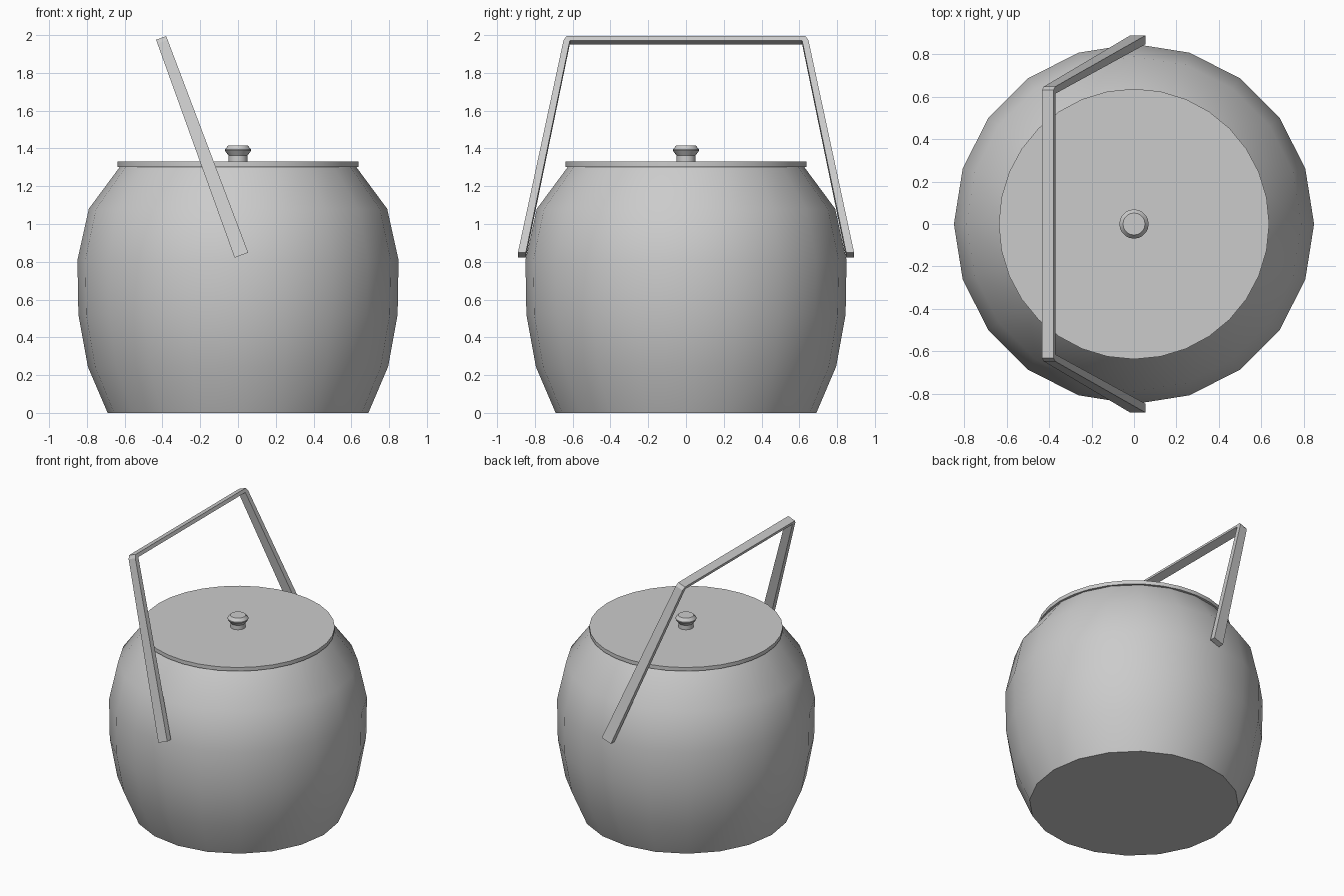
import bpy, bmesh, math
from mathutils import Vector, Matrix

cube = bpy.data.objects.get("Cube")
if cube:
    bpy.data.objects.remove(cube, do_unlink=True)

grey = bpy.data.materials.new("plain_grey")
grey.use_nodes = True
colour = (0.6, 0.6, 0.6, 1)
grey.diffuse_color = colour
grey.node_tree.nodes["Principled BSDF"].inputs["Base Color"].default_value = colour


def finish(name, bm, angle):
    bmesh.ops.recalc_face_normals(bm, faces=bm.faces)
    mesh = bpy.data.meshes.new(name)
    bm.to_mesh(mesh)
    bm.free()
    mesh.materials.append(grey)
    obj = bpy.data.objects.new(name, mesh)
    bpy.context.collection.objects.link(obj)
    bpy.ops.object.select_all(action='DESELECT')
    obj.select_set(True)
    bpy.context.view_layer.objects.active = obj
    bpy.ops.object.shade_smooth_by_angle(angle=math.radians(angle))
    return obj


def lathe(name, profile, sides, angle=30):
    """Closed solid of revolution from (radius, height) points."""
    bm = bmesh.new()
    rings = []
    for r, z in profile:
        rings.append([bm.verts.new((r * math.cos(math.tau * i / sides),
                                    r * math.sin(math.tau * i / sides), z))
                      for i in range(sides)])
    for low, high in zip(rings, rings[1:]):
        for i in range(sides):
            j = (i + 1) % sides
            bm.faces.new((low[i], low[j], high[j], high[i]))
    bm.faces.new(rings[0])
    bm.faces.new(rings[-1])
    return finish(name, bm, angle)


# Pot body, lid and knob
lathe("pot_body", [(0.69, 0), (0.795, 0.245), (0.845, 0.52), (0.85, 0.81),
                   (0.79, 1.08), (0.62, 1.31)], 20, 40)
lathe("lid", [(0.638, 1.303), (0.638, 1.33)], 32)
lathe("lid_knob", [(0.05, 1.325), (0.05, 1.362), (0.069, 1.388),
                   (0.069, 1.394), (0.052, 1.416)], 20)

# Tapered carrying handle: half outline in its own plane, mirrored and tilted
foot, top = Vector((0.018, 0, 0.835)), Vector((-0.407, 0, 1.985))
length = (top - foot).length
tilt = Matrix.Translation(foot) @ Vector((0, 0, 1)).rotation_difference(top - foot).to_matrix().to_4x4()
outer = [(0.89, 0), (0.648, length - 0.022), (0.632, length)]
inner = [(0.848, 0), (0.615, length - 0.025)]
outer += [(-y, h) for y, h in reversed(outer)]
inner += [(-y, h) for y, h in reversed(inner)]
outline = outer + inner[::-1]

bm = bmesh.new()
sides = []
for sign in (-1, 1):
    sides.append([bm.verts.new(tilt @ Vector((sign * (0.0385 - 0.01 * h / length), y, h)))
                  for y, h in outline])
    bm.faces.new(sides[-1])
for i in range(len(outline)):
    j = (i + 1) % len(outline)
    bm.faces.new((sides[0][i], sides[0][j], sides[1][j], sides[1][i]))
finish("carrying_handle", bm, 20)
